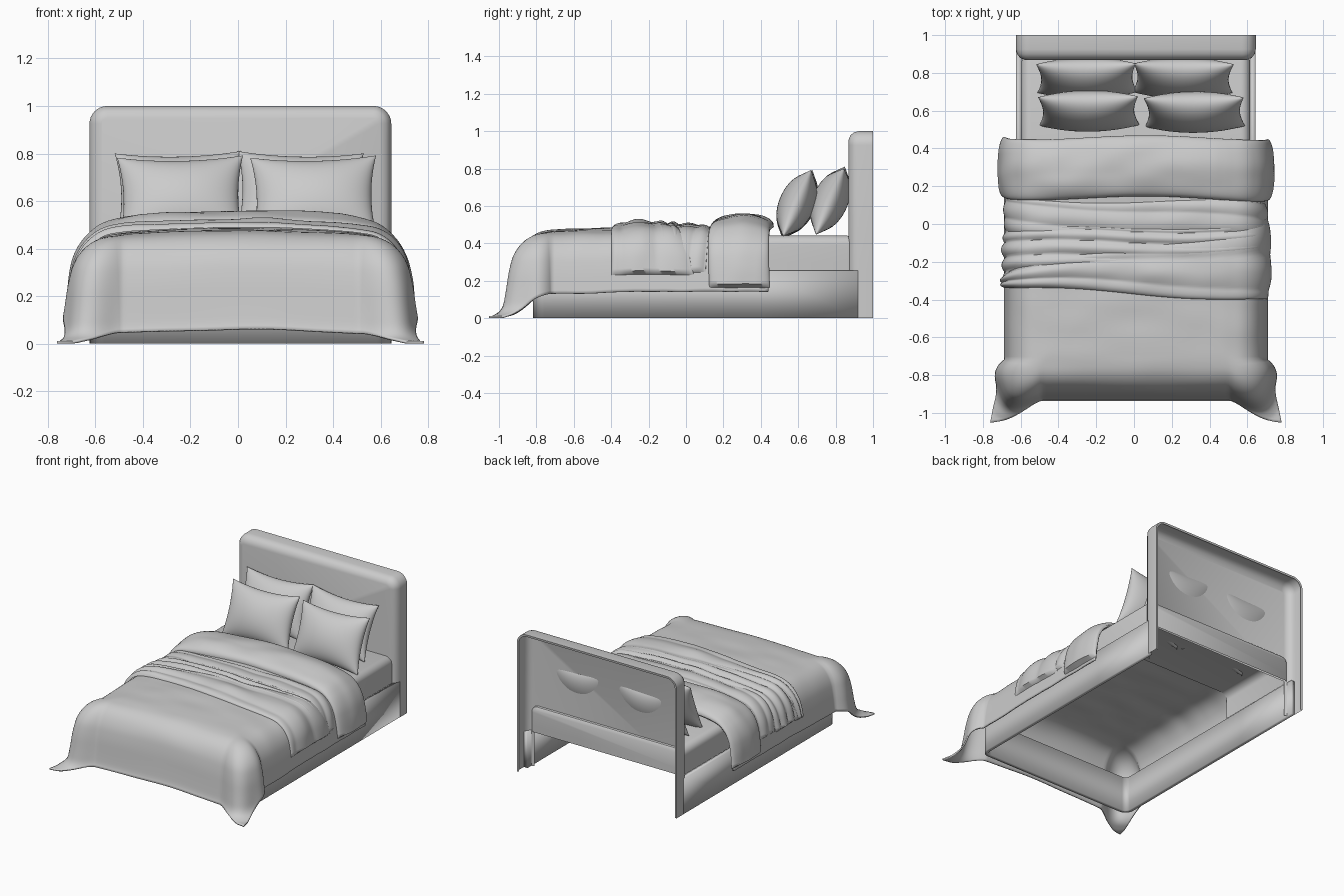
import bpy, bmesh, math
from mathutils import Vector, noise

if "Cube" in bpy.data.objects:
    bpy.data.objects.remove(bpy.data.objects["Cube"])

CX = 0.01  # the bed sits slightly right of the centre


def make(name, verts, faces, angle=40, solid=0.0):
    me = bpy.data.meshes.new(name)
    me.from_pydata([tuple(v) for v in verts], [], faces)
    bm = bmesh.new()
    bm.from_mesh(me)
    bmesh.ops.remove_doubles(bm, verts=bm.verts, dist=1e-5)
    bmesh.ops.recalc_face_normals(bm, faces=bm.faces)
    bm.to_mesh(me)
    bm.free()
    ob = bpy.data.objects.new(name, me)
    bpy.context.collection.objects.link(ob)
    if solid:
        m = ob.modifiers.new("thickness", 'SOLIDIFY')
        m.thickness, m.offset = abs(solid), 0
    bpy.ops.object.select_all(action='DESELECT')
    ob.select_set(True)
    bpy.context.view_layer.objects.active = ob
    bpy.ops.object.shade_smooth_by_angle(angle=math.radians(angle))
    return ob


def grid(rows):
    n = len(rows[0])
    verts = [p for r in rows for p in r]
    faces = [(i * n + j, i * n + j + 1, (i + 1) * n + j + 1, (i + 1) * n + j)
             for i in range(len(rows) - 1) for j in range(n - 1)]
    return verts, faces


def arch(half, z0, zmid, top, r, steps=8):
    """Upside-down U outline in x/z with rounded upper corners."""
    right = [(half, z0), (half, zmid)]
    for k in range(steps + 1):
        a = math.pi / 2 * k / steps
        right.append((half - r + r * math.cos(a), top - r + r * math.sin(a)))
    return right + [(-x, z) for x, z in reversed(right)]


# Headboard: rounded shell, open at the back, panel stops above the floor
rows = []
for inset, y in [(.015, .998), (0, 1.0), (0, .925), (.006, .9), (.022, .879), (.05, .868)]:
    rows.append([(x + CX, y, z) for x, z in
                 arch(.635 - inset, 0, .26, 1.0 - inset, .075 - inset)])
verts, faces = grid(rows)
n = len(rows[0])
last = (len(rows) - 1) * n
faces.append(tuple(range(last + 1, last + n - 1)))
make("headboard", verts, faces)

# Bed rails: U-shaped frame seen from above, rounded foot corners
plan = [(x + CX, .1 - z) for x, z in arch(.62, -.82, -.3, .905, .05)]
make("bed_rails", *grid([[(x, y, z) for x, y in plan] for z in (0, .255)]), angle=30, solid=.028)

# Mattress: open underneath, with closed back end
rows = []
for y, ins in [(.25, 0), (.86, 0), (.88, .006), (.892, .025)]:
    rows.append([(x + CX, y, z) for x, z in arch(.605 - ins, .255, .3, .442 - ins, .05 - ins)])
verts, faces = grid(rows)
n = len(rows[0])
faces.append(tuple(range((len(rows) - 1) * n, len(rows) * n)))
make("mattress", verts, faces)

# Draping profile: cloth length past the bed edge -> (outward, downward)
DROP = [(-.5, -.5, 0), (0, 0, .005), (.1, .09, .025), (.2, .155, .1), (.3, .178, .2),
        (.43, .192, .33), (.525, .205, .425), (.68, .285, .475), (1, .5, .48)]
EDGE_X, EDGE_Y, TOP = .5, -.72, .487


def lerp_drop(r):
    for (a, o1, d1), (b, o2, d2) in zip(DROP, DROP[1:]):
        if r <= b:
            t = (r - a) / (b - a)
            return o1 + (o2 - o1) * t, d1 + (d2 - d1) * t
    return DROP[-1][1:]


def drop(r):
    s = [lerp_drop(r + k * .015) for k in range(-3, 4)]
    return sum(p[0] for p in s) / 7, sum(p[1] for p in s) / 7


OUT0 = drop(0)[0]


def cloth(u, v):
    """Flat cloth coordinates -> position draped over the bed."""
    du, dv = abs(u) - EDGE_X, EDGE_Y - v
    pu, pv = max(du, 0), max(dv, 0)
    r = math.hypot(pu, pv) if pu or pv else max(du, dv)
    out, down = drop(max(r, -.45))
    x, y = min(abs(u), EDGE_X), max(v, EDGE_Y)
    if r > 0:
        th = math.atan2(pv, pu)
        flare = 1 + .45 * math.sin(2 * th) + .12 * math.sin(8 * th) * min(r, .6)
        x += (out - OUT0) * flare * math.cos(th)
        y -= (out - OUT0) * flare * math.sin(th)
    crown = .015 * min(abs(u) / EDGE_X, 1) ** 2 + .012 * max(0, min(1, (-v - .2) / .5))
    z = TOP - crown - down
    z += .006 * noise.noise(Vector((u * 3, v * 7, 2)))
    return Vector((math.copysign(x, u) + CX, y, max(z, .006)))


# Duvet: spreads over the mattress and flares out at the foot corners
NU, NV = 110, 90
rows = [[cloth(-.93 + 1.86 * i / NU, .44 - 1.685 * j / NV) for i in range(NU + 1)]
        for j in range(NV + 1)]
make("duvet", *grid(rows), angle=60, solid=.01)


def band(name, left, right, um, height, side=1.0, ripple=0.0, folds=0, lift=.004):
    """Padded strip laid across the duvet; left/right are y ranges at its ends."""
    nu, nt, e, rows = 110, 40, .02, []
    for i in range(nu + 1):
        f = i / nu
        u = um * (2 * f - 1)
        y0 = left[0] + (right[0] - left[0]) * f
        y1 = left[1] + (right[1] - left[1]) * f
        k = 1 + (side - 1) * max(0, min(1, (abs(u) - .42) / .2))
        row = []
        for j in range(nt + 1):
            t = j / nt
            y = y0 + (y1 - y0) * (1 - math.cos(math.pi * t)) / 2
            y += .012 * math.sin(5 * u + left[0] * 9)
            a, b = cloth(u - e, y), cloth(u + e, y)
            nrm = Vector((a.z - b.z, 0, b.x - a.x)).normalized()
            h = lift + height * k * max(0, math.sin(math.pi * t)) ** .8
            h += ripple * abs(math.sin(math.pi * folds * t + 1.5 * u)) * math.sin(math.pi * t)
            h += .008 * noise.noise(Vector((u * 5, y * 8, 7))) * math.sin(math.pi * t)
            if i in (0, nu):
                h = lift
            row.append(cloth(u, y) + nrm * h)
        rows.append(row)
    make(name, *grid(rows), angle=60)


# Folded-back duvet edge
band("duvet_fold", (.14, .46), (.13, .455), .91, .068, side=.62)
# Throw: crumpled strips crossing the bed and one fanned diagonal layer
band("throw_upper", (-.06, .13), (-.1, .11), .83, .008, ripple=.01, folds=3)
band("throw_crumpled", (-.3, -.03), (-.2, .0), .84, .012, ripple=.018, folds=5)
band("throw_diagonal", (-.33, -.27), (-.41, .03), .84, .02, ripple=.012, folds=3, lift=.008)


def pillow(name, loc, tilt, turn=0, w=.53, h=.385, thick=.095):
    n, verts, faces = 28, [], []
    ct, st = math.cos(tilt), math.sin(tilt)
    for sgn in (1, -1):
        rows = []
        for i in range(n + 1):
            a = -math.cos(math.pi * i / n)
            row = []
            for j in range(n + 1):
                b = -math.cos(math.pi * j / n)
                x = a * w / 2 * (1 - .09 * (1 - b * b))
                q = b * h / 2 * (1 - .13 * (1 - a * a))
                d = sgn * thick * max(0, (1 - a * a) * (1 - b * b)) ** .5
                x, q = x * math.cos(turn) - q * math.sin(turn), x * math.sin(turn) + q * math.cos(turn)
                row.append((loc[0] + x, loc[1] + q * st + d * ct, loc[2] + q * ct - d * st))
            rows.append(row)
        v, f = grid(rows)
        faces += [tuple(k + len(verts) for k in q) for q in f]
        verts += v
    make(name, verts, faces, angle=60)


# Pillows: two leaning on the headboard, two in front
T = math.radians(23)
pillow("pillow_back_left", (-.25, .772, .628), T, .02)
pillow("pillow_back_right", (.26, .772, .628), T, -.02)
pillow("pillow_front_left", (-.24, .598, .61), T, .02)
pillow("pillow_front_right", (.32, .592, .61), T, .02)
